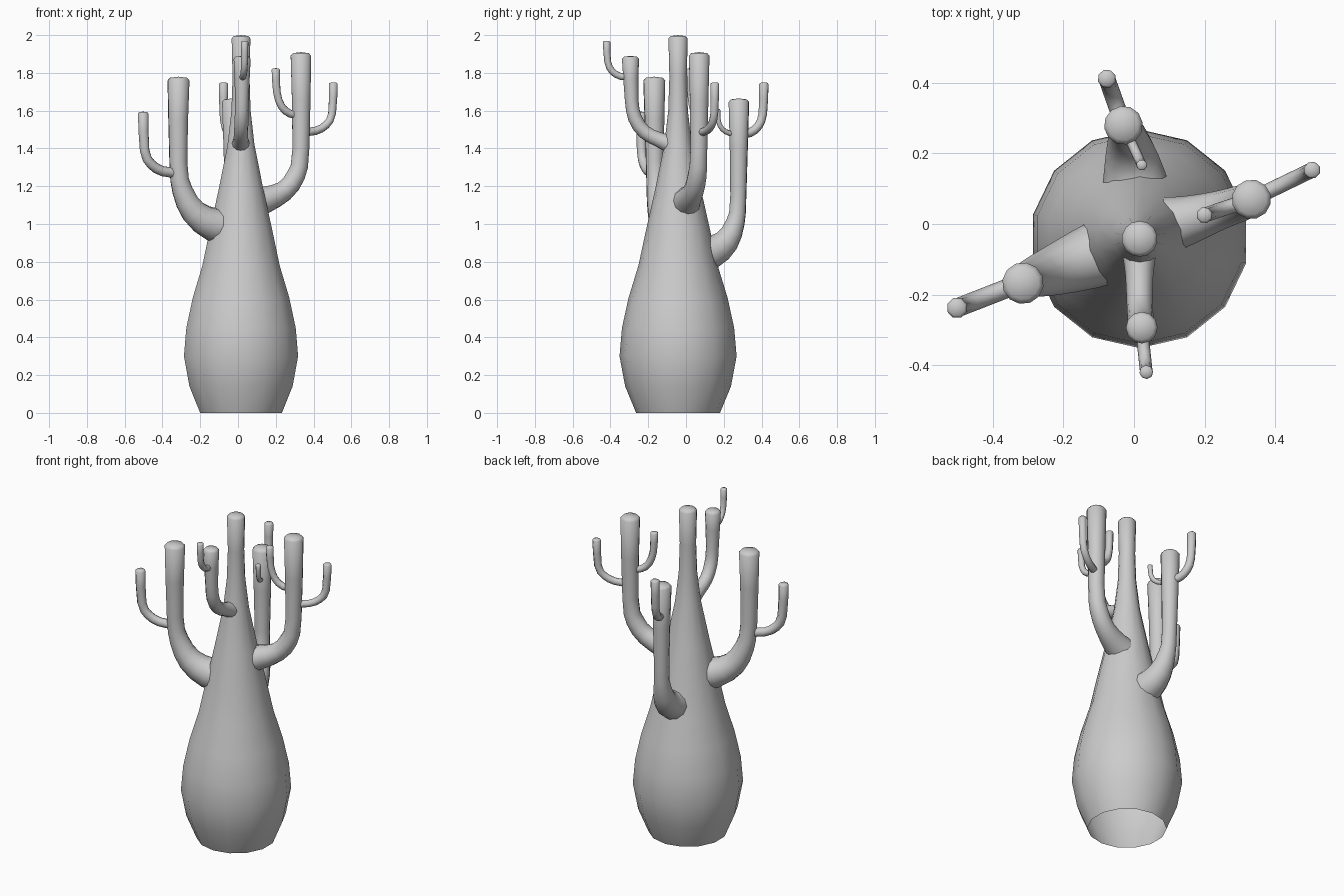
import bpy, bmesh, math
from mathutils import Vector

if "Cube" in bpy.data.objects:
    bpy.data.objects.remove(bpy.data.objects["Cube"])


def refine(pts):
    """Insert a Catmull-Rom midpoint between neighbouring (x, y, z, r) points."""
    out = []
    for i in range(len(pts) - 1):
        p0, p1, p2, p3 = (pts[max(i - 1, 0)], pts[i], pts[i + 1],
                          pts[min(i + 2, len(pts) - 1)])
        out.append(p1)
        out.append(tuple((9 * (b + c) - a - d) / 16
                         for a, b, c, d in zip(p0, p1, p2, p3)))
    return out + [pts[-1]]


def tube(name, pts, sides, smooth_path=True):
    """Tapered tube along (x, y, z, r), open at the root, domed at the tip."""
    x, y, z, r = pts[-1]
    pts = pts[:-1] + [(x, y, z - 0.35 * r, r)]
    if smooth_path:
        pts = refine(pts)
    pts = pts + [(x, y, z - 0.1 * r, r * 0.78)]
    centres = [Vector(p[:3]) for p in pts]
    bm = bmesh.new()
    rings = []
    n = len(pts)
    side = None
    for i, c in enumerate(centres):
        t = (centres[min(i + 1, n - 1)] - centres[max(i - 1, 0)]).normalized()
        if i >= n - 2:
            t = Vector((0, 0, 1))
        if side is None:
            side = t.cross(Vector((0, 0, 1)))
            if side.length < 0.01:
                side = Vector((0, -1, 0))
        side = (side - t * side.dot(t)).normalized()
        other = t.cross(side)
        ring = []
        for k in range(sides):
            a = 2 * math.pi * k / sides
            ring.append(bm.verts.new(
                c + (side * math.cos(a) + other * math.sin(a)) * pts[i][3]))
        rings.append(ring)
    for lo, hi in zip(rings, rings[1:]):
        for k in range(sides):
            j = (k + 1) % sides
            bm.faces.new((lo[k], lo[j], hi[j], hi[k]))
    tip = bm.verts.new((x, y, z))
    for k in range(sides):
        bm.faces.new((rings[-1][k], rings[-1][(k + 1) % sides], tip))
    for f in bm.faces:
        f.smooth = True
    me = bpy.data.meshes.new(name)
    bm.to_mesh(me)
    bm.free()
    ob = bpy.data.objects.new(name, me)
    bpy.context.collection.objects.link(ob)
    return ob


# Bottle-shaped trunk: (height, radius)
profile = [(0, .222), (.14, .28), (.3, .31), (.45, .297), (.61, .262),
           (.78, .21), (.98, .167), (1.18, .122), (1.42, .073), (1.6, .052),
           (1.78, .046), (2.0, .051)]
tube("trunk", [(.016, -.042, z, r) for z, r in profile], 14, False)

# Main branches, root to tip
tube("left_branch", [(-.04, -.06, .985, .1), (-.14, -.1, 1.0, .088),
                     (-.235, -.135, 1.065, .07), (-.295, -.155, 1.18, .055),
                     (-.316, -.165, 1.33, .048), (-.315, -.168, 1.78, .059)], 12)
tube("right_branch", [(.06, -.01, 1.1, .088), (.15, .01, 1.13, .07),
                      (.245, .04, 1.175, .055), (.308, .06, 1.26, .051),
                      (.333, .068, 1.4, .046), (.333, .07, 1.91, .056)], 12)
tube("front_branch", [(.015, -.06, 1.415, .052), (.015, -.14, 1.445, .04),
                      (.016, -.22, 1.487, .037), (.019, -.27, 1.56, .037),
                      (.021, -.288, 1.66, .036), (.022, -.294, 1.89, .045)], 12)
tube("back_branch", [(.01, .05, .84, .105), (.0, .14, .855, .088),
                     (-.012, .215, .91, .068), (-.022, .262, 1.01, .05),
                     (-.027, .277, 1.15, .043), (-.03, .28, 1.665, .055)], 12)


# Twigs: root, direction and reach in plan, bend height, tip height, radius
def twig(name, root, foot, z_tip, rise, r):
    rx, ry, rz = root
    dx, dy = foot[0] - rx, foot[1] - ry
    steps = [(0, 0), (.45, .08), (.78, .4), (.96, 1)]
    pts = [(rx + dx * u, ry + dy * u, rz + rise * v, r) for u, v in steps]
    tube(name, pts + [(foot[0], foot[1], z_tip, r * 1.1)], 8)


twig("left_branch_twig", (-.315, -.165, 1.27), (-.502, -.238), 1.595, .12, .027)
twig("right_branch_outer_twig", (.333, .07, 1.485), (.505, .153), 1.75, .1, .022)
twig("right_branch_inner_twig", (.333, .07, 1.575), (.2, .025), 1.825, .125, .021)
twig("front_branch_twig", (.021, -.29, 1.775), (.035, -.42), 1.97, .085, .018)
twig("back_branch_outer_twig", (-.03, .28, 1.475), (-.077, .412), 1.75, .11, .024)
twig("back_branch_inner_twig", (-.03, .28, 1.475), (.022, .167), 1.61, .07, .014)
